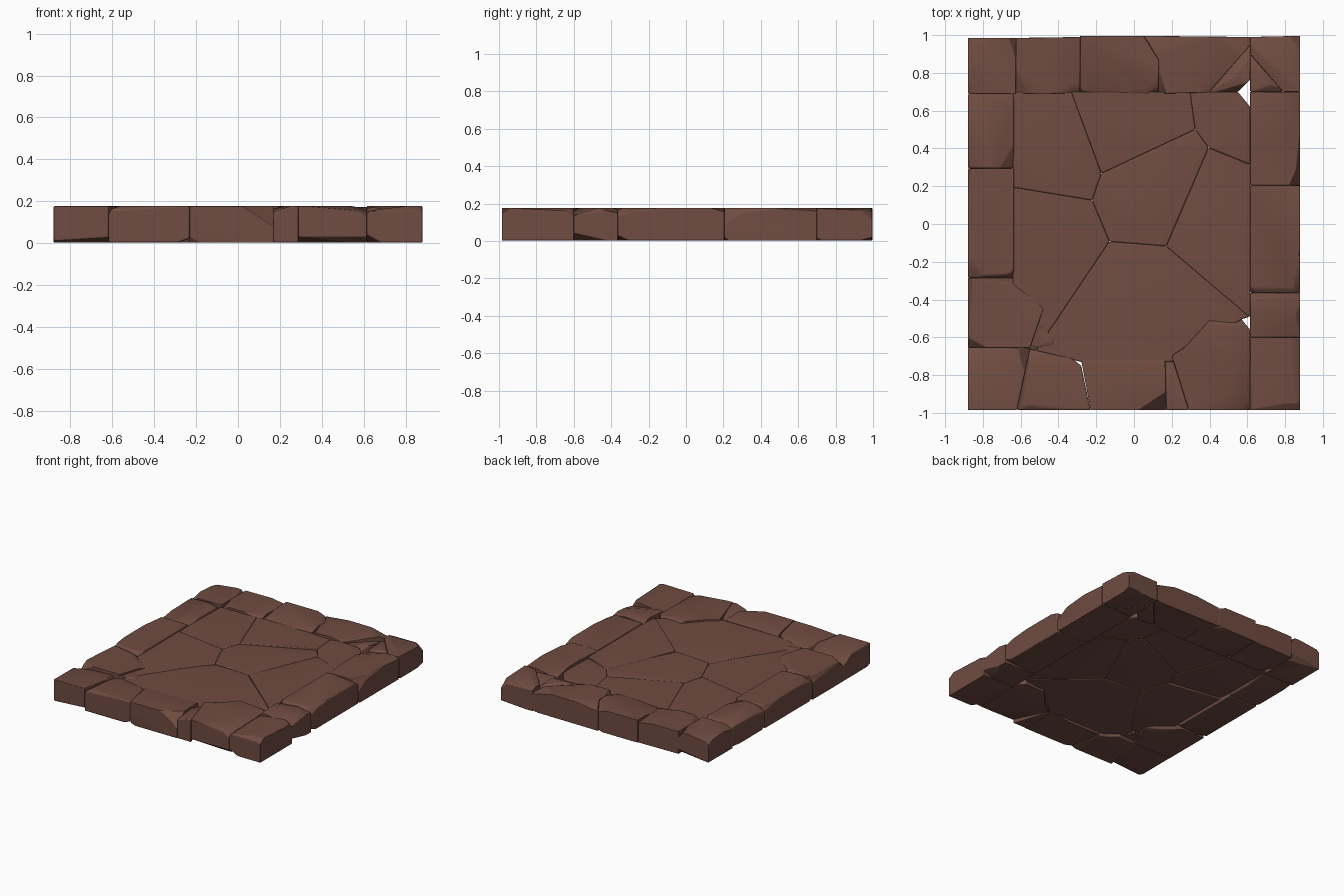
import bpy, bmesh, math, random
from mathutils import Vector

if "Cube" in bpy.data.objects:
    bpy.data.objects.remove(bpy.data.objects["Cube"])

random.seed(7)
stone_mat = bpy.data.materials.new("reddish brown stone")
stone_mat.diffuse_color = (0.16, 0.072, 0.053, 1)
stone_mat.use_nodes = True
stone_mat.node_tree.nodes["Principled BSDF"].inputs["Base Color"].default_value = stone_mat.diffuse_color


def clip(poly, p, n):
    """Keep the part of a 2D outline behind the line through p with normal n."""
    out = []
    for a, b in zip(poly, poly[1:] + poly[:1]):
        a, b = Vector(a), Vector(b)
        da, db = (a - p).dot(n), (b - p).dot(n)
        if da <= 0:
            out.append(a)
        if da * db < 0:
            out.append(a.lerp(b, da / (da - db)))
    return out


def chip(bm, d, depth):
    """Slice a shallow flake off the furthest point in direction d."""
    far = max(v.co.dot(d) for v in bm.verts)
    geom = bm.verts[:] + bm.edges[:] + bm.faces[:]
    bmesh.ops.bisect_plane(bm, geom=geom, dist=1e-5, plane_co=d * (far - depth),
                           plane_no=d, clear_outer=True)
    edges = [e for e in bm.edges if e.is_boundary]
    if edges:
        bmesh.ops.holes_fill(bm, edges=edges, sides=0)


def stone(name, pts, z0, z1, bevel, chips, tilt, depth):
    """A hewn stone: outline extruded upwards, flaked and bevelled."""
    bm = bmesh.new()
    face = bm.faces.new([bm.verts.new((x, y, z0)) for x, y in pts])
    up = bmesh.ops.extrude_face_region(bm, geom=[face])["geom"]
    for v in (g for g in up if isinstance(g, bmesh.types.BMVert)):
        v.co.z = z1
    bmesh.ops.recalc_face_normals(bm, faces=bm.faces[:])
    for i in range(chips):
        a, t = random.uniform(0, math.tau), random.uniform(*tilt)
        s = -1 if i % 3 == 2 else 1
        d = Vector((math.cos(a) * math.sin(t), math.sin(a) * math.sin(t), s * math.cos(t)))
        chip(bm, d, random.uniform(*depth))
    bmesh.ops.remove_doubles(bm, verts=bm.verts[:], dist=0.002)
    bmesh.ops.recalc_face_normals(bm, faces=bm.faces[:])
    me = bpy.data.meshes.new(name)
    bm.to_mesh(me)
    bm.free()
    me.materials.append(stone_mat)
    ob = bpy.data.objects.new(name, me)
    bpy.context.collection.objects.link(ob)
    mod = ob.modifiers.new("worn edges", 'BEVEL')
    mod.width, mod.segments = bevel, 3
    mod.limit_method, mod.angle_limit = 'ANGLE', math.radians(30)
    bpy.ops.object.select_all(action='DESELECT')
    ob.select_set(True)
    bpy.context.view_layer.objects.active = ob
    bpy.ops.object.shade_smooth_by_angle(angle=math.radians(40))


def rim(name, pts, crack=None):
    """A rim stone, broken in two where a crack (two points) is given."""
    parts = [pts]
    if crack:
        p, q = Vector(crack[0]), Vector(crack[1])
        n = Vector((q.y - p.y, p.x - q.x))
        parts = [clip(pts, p, n), clip(pts, p, -n)]
    for i, part in enumerate(parts):
        stone(f"{name}_{'ab'[i]}", part, 0.003, 0.176, 0.016, 8, (0.12, 1.0), (0.01, 0.026))


X, Y = 0.88, 0.985

# back rim
rim("back_left_corner", [(-X, .69), (-.625, .69), (-.625, Y), (-X, Y)])
rim("back_stone_1", [(-.625, .69), (-.285, .69), (-.285, .99), (-.625, Y)])
rim("back_stone_2", [(-.285, .69), (.13, .69), (.13, .87), (.05, .996), (-.285, .996)])
rim("back_stone_3", [(.13, .69), (.55, .70), (.615, .765), (.615, .99), (.05, .996), (.13, .87)],
    [(.40, .70), (.60, .93)])
rim("back_right_corner", [(.615, .70), (X, .70), (X, .996), (.615, .99)], [(.615, .90), (.79, .70)])

# side rims, between their joints
for i, (a, b) in enumerate([(.205, .70), (-.365, .205), (-.60, -.365)]):
    rim(f"right_stone_{i + 1}", [(.615, a), (X, a), (X, b), (.615, b)])
for i, (a, b) in enumerate([(.295, .69), (-.285, .295)]):
    rim(f"left_stone_{i + 1}", [(-X, a), (-.635, a), (-.635, b), (-X, b)])
rim("left_stone_3", [(-X, -.655), (-.55, -.655), (-.48, -.45), (-.635, -.285), (-X, -.285)])
rim("wedge_stone", [(-.55, -.655), (-.42, -.645), (-.46, -.54), (-.53, -.56)])

# front rim
rim("front_left_corner", [(-X, -Y), (-.62, -Y), (-.55, -.655), (-X, -.655)])
rim("front_stone_1", [(-.62, -Y), (-.23, -Y), (-.28, -.75), (-.41, -.645), (-.55, -.655)])
rim("front_stone_2", [(-.23, -Y), (.17, -Y), (.165, -.72), (-.28, -.72)])
rim("front_stone_3", [(.17, -Y), (.615, -Y), (.615, -.56), (.57, -.505), (.40, -.51),
                      (.27, -.65), (.165, -.72)], [(.29, -Y), (.20, -.70)])
rim("front_right_corner", [(.615, -Y), (X, -Y), (X, -.60), (.615, -.60)])

# paving panel inside the rim, recessed on both sides and cracked into cells around centres
outline = [(-.64, .70), (-.64, -.64), (-.28, -.73), (.20, -.73), (.57, -.505), (.615, -.49),
           (.615, .62), (.55, .70)]
centres = [Vector(c) for c in [(-.43, .38), (-.05, .52), (.68, .62), (.10, .20), (.45, .05),
                               (-.50, -.05), (.05, -.42)]]
for i, c in enumerate(centres):
    cell = outline
    for other in centres:
        if other != c:
            cell = clip(cell, (c + other) / 2, other - c)
    stone(f"panel_stone_{i + 1}", cell, 0.022, 0.163, 0.007, 6, (0.04, 0.16), (0.003, 0.009))
